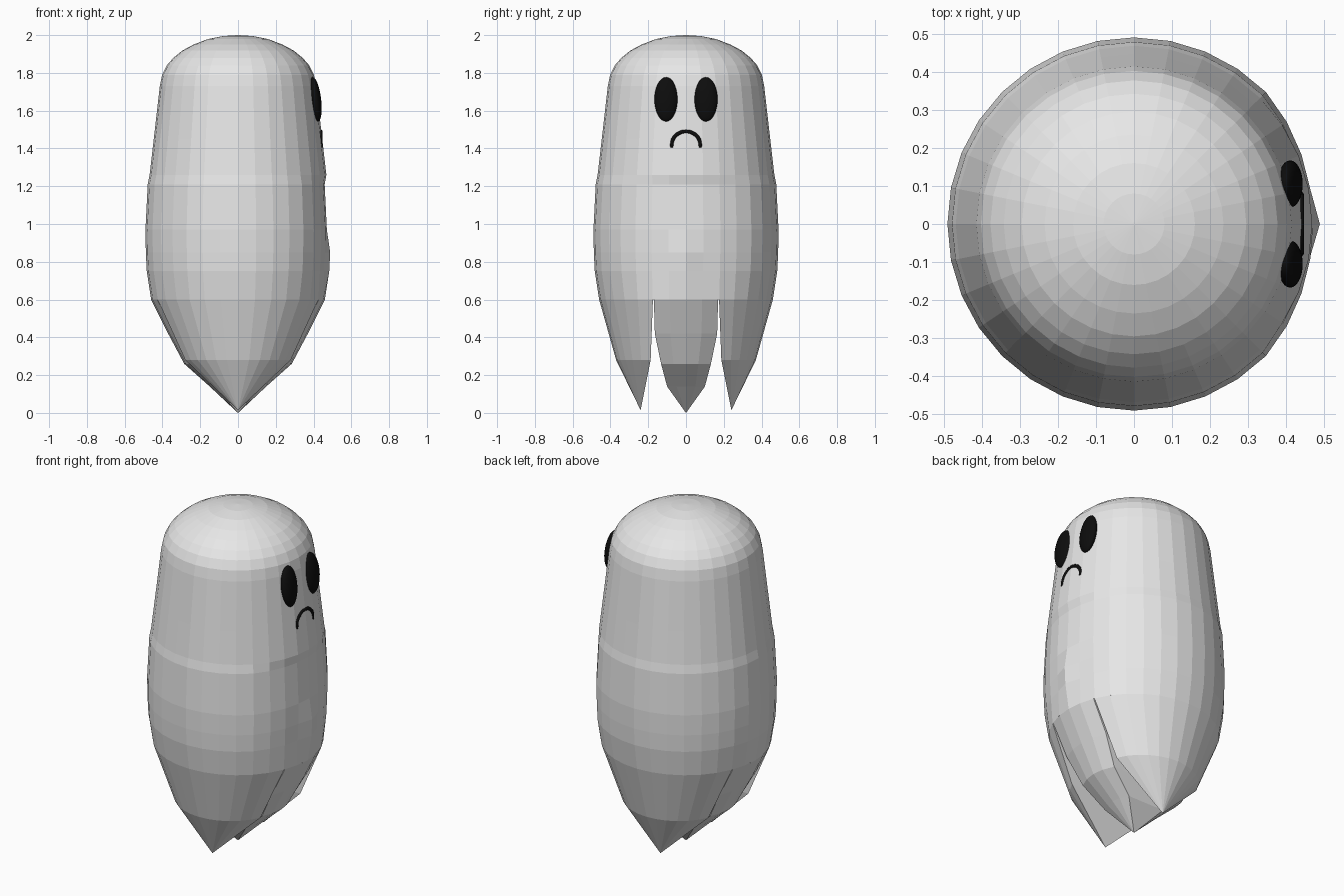
import bpy, bmesh, math
from mathutils import Matrix

if "Cube" in bpy.data.objects:
    bpy.data.objects.remove(bpy.data.objects["Cube"])


def material(name, rgb):
    m = bpy.data.materials.new(name)
    m.diffuse_color = (*rgb, 1)
    m.use_nodes = True
    m.node_tree.nodes["Principled BSDF"].inputs["Base Color"].default_value = m.diffuse_color
    return m


CLOTH = material("pale cloth", (0.8, 0.8, 0.8))
BLACK = material("black", (0.004, 0.004, 0.004))


def finish(bm, name, mat, smooth=False):
    bmesh.ops.remove_doubles(bm, verts=bm.verts, dist=1e-5)
    bmesh.ops.recalc_face_normals(bm, faces=bm.faces)
    for f in bm.faces:
        f.smooth = smooth
    me = bpy.data.meshes.new(name)
    bm.to_mesh(me)
    bm.free()
    me.materials.append(mat)
    ob = bpy.data.objects.new(name, me)
    bpy.context.collection.objects.link(ob)
    return ob


def loft(name, rings, mat, smooth=False):
    """Closed skin through a list of equal-length point rings."""
    bm = bmesh.new()
    loops = [[bm.verts.new(p) for p in ring] for ring in rings]
    n = len(rings[0])
    for a, b in zip(loops, loops[1:]):
        for i in range(n):
            j = (i + 1) % n
            bm.faces.new((a[i], a[j], b[j], b[i]))
    bm.faces.new(loops[0])
    bm.faces.new(loops[-1])
    bmesh.ops.dissolve_degenerate(bm, dist=1e-5, edges=bm.edges)
    return finish(bm, name, mat, smooth)


# Draped body: turned profile, slightly flattened on the face side
SIDES = 32
profile = [(0.6, 0.46), (0.75, 0.483), (0.85, 0.488), (0.97, 0.49), (1.21, 0.478),
           (1.26, 0.468), (1.45, 0.446), (1.73, 0.414), (1.79, 0.402), (1.84, 0.377),
           (1.88, 0.342), (1.918, 0.295), (1.95, 0.235), (1.979, 0.16), (1.995, 0.08),
           (2.0, 0.004)]
rings = []
for z, r in profile:
    ring = []
    for k in range(SIDES):
        a = 2 * math.pi * k / SIDES
        q = r
        if math.cos(a) > 0 and 0.7 < z < 1.24 and not (k == 0 and z < 0.9):
            q *= 1 - 0.04 * max(0, math.cos(2 * a))
        ring.append((q * math.cos(a), q * math.sin(a), z))
    rings.append(ring)
loft("body", rings, CLOTH)

# Two wide side tails: segments of the body circle shrinking to a point
a0 = math.asin(0.175 / 0.46)
arc = [a0 + (math.pi - 2 * a0) * i / 12 for i in range(13)]
unit = [(0.46 * math.cos(a) / 0.427, (0.46 * math.sin(a) - 0.175) / 0.285) for a in arc]
side_levels = [(0.6, 0.427, 0.175, 0.46), (0.28, 0.28, 0.187, 0.37), (0.015, 0.0005, 0.24, 0.2405)]
for name, s in (("left_tail", 1), ("right_tail", -1)):
    loft(name, [[(u * hx, s * (y0 + v * (y1 - y0)), z) for u, v in unit]
                for z, hx, y0, y1 in side_levels], CLOTH)

# Narrow middle tail running front of face to back
mid_levels = [(0.6, 0.17, 0.46, 0.427), (0.42, 0.165, 0.37, 0.335), (0.26, 0.132, 0.285, 0.25),
              (0.14, 0.1, 0.15, 0.12), (0.0, 0.0005, 0.0005, 0.0005)]
loft("middle_tail", [[(sx * (h0 + (h1 - h0) * t * t), sx * t * hy, z)
                      for sx in (1, -1) for t in (-1, -0.5, 0, 0.5, 1)]
                     for z, hy, h0, h1 in mid_levels], CLOTH)

# Oval eyes, leaning with the surface
for name, s in (("left_eye", 1), ("right_eye", -1)):
    bm = bmesh.new()
    bmesh.ops.create_uvsphere(bm, u_segments=32, v_segments=16, radius=1)
    bm.transform(Matrix.Translation((0.41, s * 0.105, 1.66))
                 @ Matrix.Rotation(math.radians(-7), 4, 'Y')
                 @ Matrix.Diagonal((0.03, 0.062, 0.118, 1)))
    finish(bm, name, BLACK, True)

# Frowning mouth: thin bent tube
path = [(-0.075, 1.405)] + [(-0.075 * math.cos(math.pi * i / 16), 1.42 + 0.07 * math.sin(math.pi * i / 16))
                            for i in range(17)] + [(0.075, 1.405)]
tube = []
for i, (y, z) in enumerate(path):
    p, q = path[max(i - 1, 0)], path[min(i + 1, len(path) - 1)]
    d = math.hypot(q[0] - p[0], q[1] - p[1])
    ny, nz = -(q[1] - p[1]) / d, (q[0] - p[0]) / d
    tube.append([(0.438 + 0.009 * math.sin(t), y + ny * 0.01 * math.cos(t), z + nz * 0.01 * math.cos(t))
                 for t in (2 * math.pi * k / 10 for k in range(10))])
loft("mouth", tube, BLACK, True)
